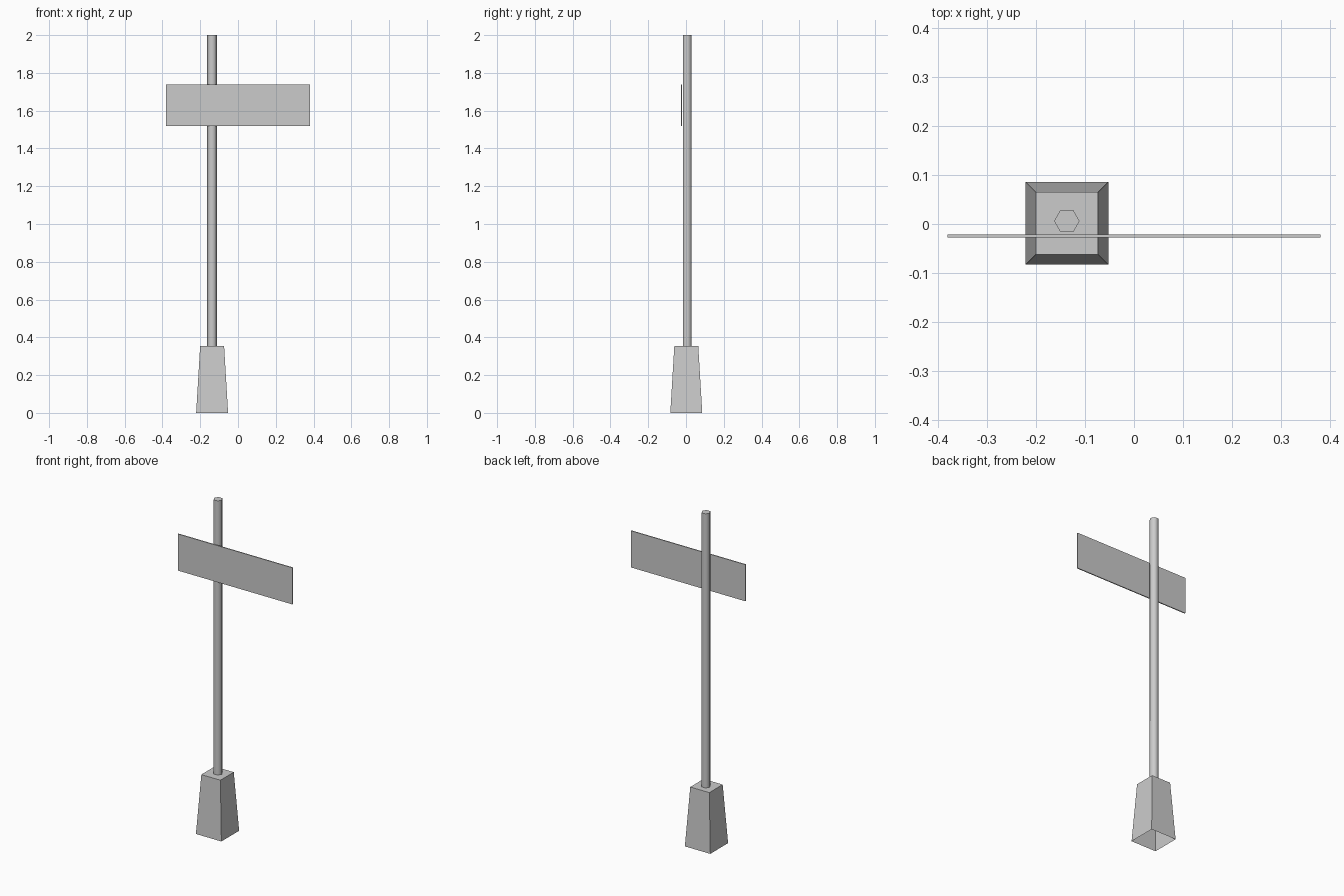
import bpy, bmesh, math
from mathutils import Matrix

old = bpy.data.objects.get("Cube")
if old:
    bpy.data.objects.remove(old, do_unlink=True)

POST_X = -0.137

grey = bpy.data.materials.new("plain_grey")
grey.use_nodes = True
colour = (0.6, 0.6, 0.6, 1)
grey.diffuse_color = colour
grey.node_tree.nodes["Principled BSDF"].inputs["Base Color"].default_value = colour


def finish(name, bm, location):
    """Turn a bmesh into a named, coloured object."""
    mesh = bpy.data.meshes.new(name)
    bm.to_mesh(mesh)
    bm.free()
    mesh.materials.append(grey)
    obj = bpy.data.objects.new(name, mesh)
    obj.location = location
    bpy.context.collection.objects.link(obj)
    return obj


def box(bm, size):
    bmesh.ops.create_cube(bm, size=1, matrix=Matrix.Diagonal((*size, 1)))


# Tapered foot, open underneath
bm = bmesh.new()
box(bm, (0.169, 0.169, 0.354))
bm.normal_update()
for v in bm.verts:
    if v.co.z > 0:
        v.co.x *= 0.75
        v.co.y *= 0.75
underside = [f for f in bm.faces if f.normal.z < -0.9]
bmesh.ops.delete(bm, geom=underside, context="FACES_ONLY")
finish("foot", bm, (POST_X, 0.0015, 0.177))

# Six-sided post with softly shaded sides
bm = bmesh.new()
bmesh.ops.create_cone(bm, cap_ends=True, segments=6, radius1=0.026, radius2=0.026,
                      depth=1.646, matrix=Matrix.Rotation(math.radians(30), 4, "Z"))
post = finish("post", bm, (POST_X, 0.006, 1.177))
bpy.context.view_layer.objects.active = post
post.select_set(True)
bpy.ops.object.shade_smooth_by_angle(angle=math.radians(65))

# Thin blank sign board on the front of the post
bm = bmesh.new()
box(bm, (0.76, 0.006, 0.22))
finish("sign_board", bm, (0, -0.0245, 1.628))
